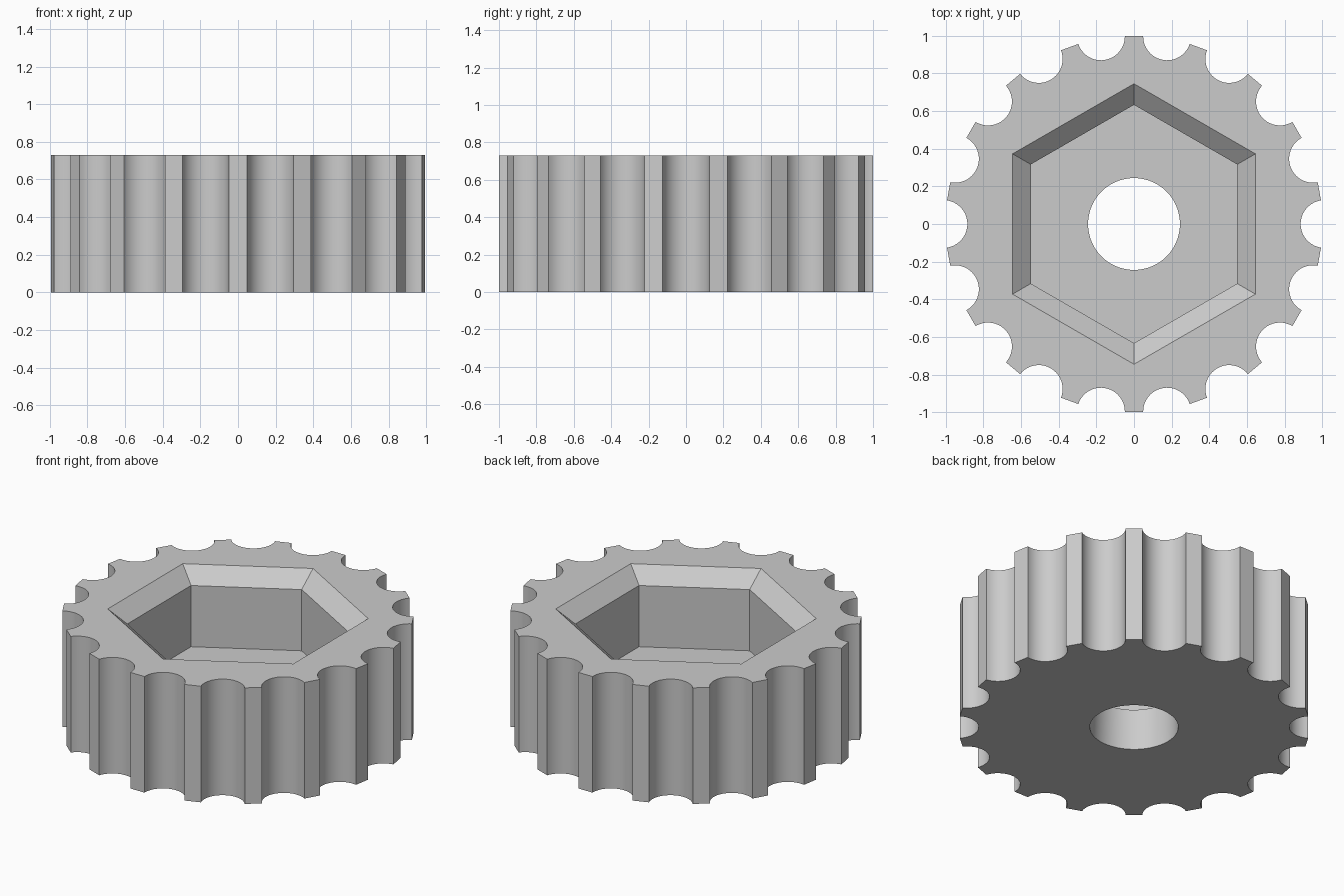
import bpy, bmesh, math
from mathutils import Vector

cube = bpy.data.objects.get("Cube")
if cube:
    bpy.data.objects.remove(cube, do_unlink=True)

HEIGHT, FLOOR, CHAMFER = 0.73, 0.255, 0.09
TEETH, ARC_STEPS = 18, 20
GROOVE_CENTRE, GROOVE_RADIUS, TIP_RADIUS = 1.012, 0.127, 1.001

mat = bpy.data.materials.new("plain grey")
mat.use_nodes = True
grey = (0.6, 0.6, 0.6, 1)
mat.diffuse_color = grey
mat.node_tree.nodes["Principled BSDF"].inputs["Base Color"].default_value = grey


def circle(radius, count, start=0.0):
    """Points of a regular polygon."""
    return [Vector((radius * math.cos(start + math.tau * i / count),
                    radius * math.sin(start + math.tau * i / count)))
            for i in range(count)]


def grip_outline():
    """Outer outline: round grooves with flat-tipped ribs between them."""
    # Angle, about the groove centre, where the groove meets the rib tips
    c, r, t = GROOVE_CENTRE, GROOVE_RADIUS, TIP_RADIUS
    meet = math.acos((t * t - c * c - r * r) / (2 * c * r))
    points = []
    for k in range(TEETH):
        turn = math.tau * k / TEETH
        centre = Vector((c * math.cos(turn), c * math.sin(turn)))
        for i in range(ARC_STEPS + 1):
            a = -meet - (math.tau - 2 * meet) * i / ARC_STEPS + turn
            points.append(centre + Vector((r * math.cos(a), r * math.sin(a))))
    return points


bm = bmesh.new()


def ring(points, z):
    verts = [bm.verts.new((p.x, p.y, z)) for p in points]
    return [bm.edges.new((v, verts[(i + 1) % len(verts)]))
            for i, v in enumerate(verts)]


def wall(lower, upper):
    """Quads between two matching rings."""
    for a, b in zip(lower, upper):
        bm.faces.new((a.verts[0], a.verts[1], b.verts[1], b.verts[0]))


def cap(outer, inner):
    """Flat face with a hole."""
    bmesh.ops.triangle_fill(bm, edges=outer + inner, use_beauty=True)


# Ribbed outside
outline = grip_outline()
outer_low, outer_top = ring(outline, 0), ring(outline, HEIGHT)
wall(outer_low, outer_top)

# Hexagonal socket with a chamfered mouth
mouth = ring(circle(0.745, 6, math.pi / 2), HEIGHT)
throat = ring(circle(0.633, 6, math.pi / 2), HEIGHT - CHAMFER)
base = ring(circle(0.633, 6, math.pi / 2), FLOOR)
wall(mouth, throat)
wall(throat, base)

# Slightly tapered centre hole
hole_top = ring(circle(0.244, 64), FLOOR)
hole_low = ring(circle(0.252, 64), 0)
wall(hole_top, hole_low)

# Flat faces: top, socket floor, underside
cap(outer_top, mouth)
cap(base, hole_top)
cap(outer_low, hole_low)

bmesh.ops.recalc_face_normals(bm, faces=bm.faces[:])
mesh = bpy.data.meshes.new("ribbed_knob")
bm.to_mesh(mesh)
bm.free()
mesh.materials.append(mat)
knob = bpy.data.objects.new("ribbed_knob", mesh)
bpy.context.collection.objects.link(knob)

bpy.ops.object.select_all(action="DESELECT")
knob.select_set(True)
bpy.context.view_layer.objects.active = knob
bpy.ops.object.shade_smooth_by_angle(angle=math.radians(25))
